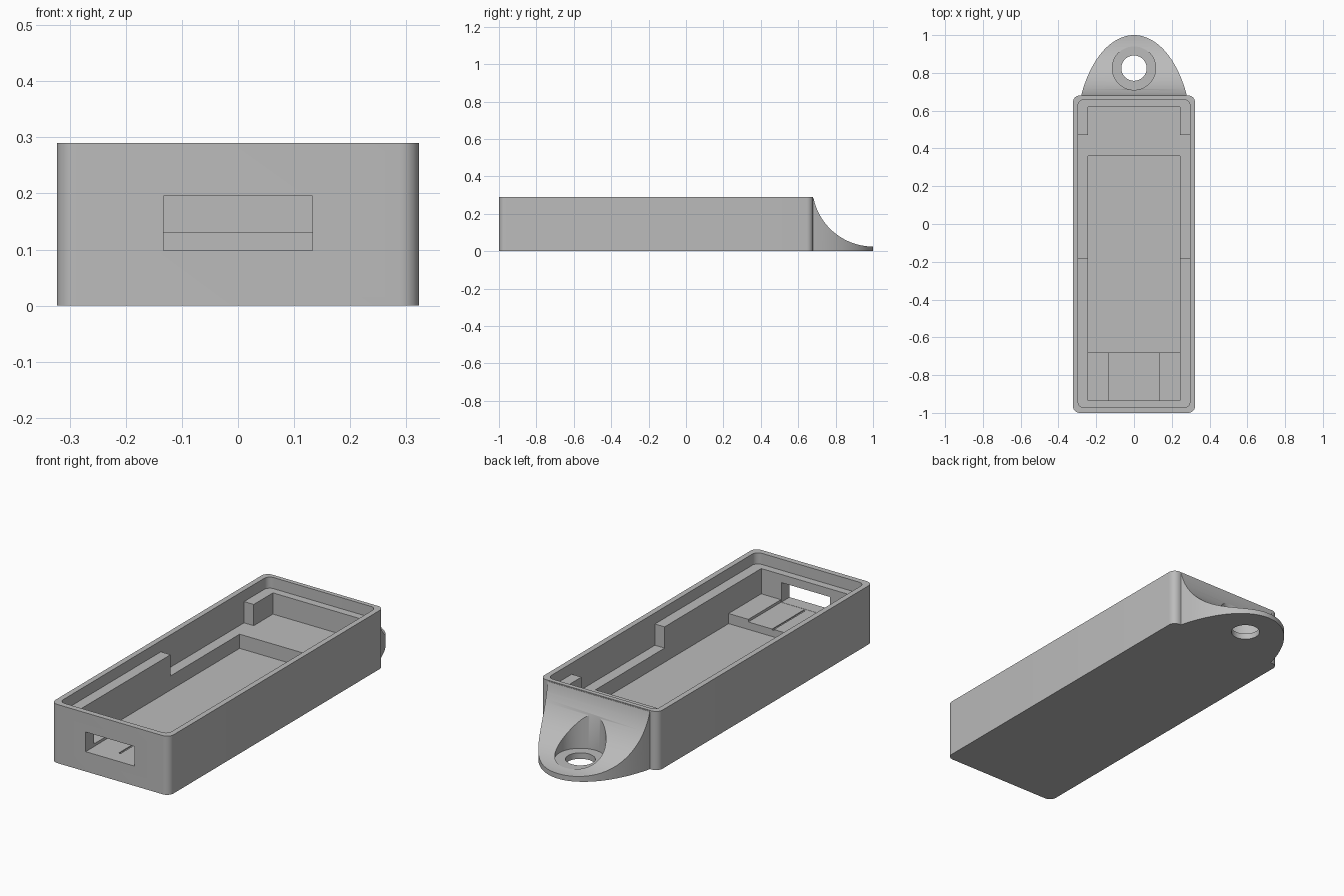
import bpy, bmesh, math
from mathutils import Matrix

if "Cube" in bpy.data.objects:
    bpy.data.objects.remove(bpy.data.objects["Cube"])

grey = bpy.data.materials.new("plain grey")
grey.use_nodes = True
grey.diffuse_color = (0.5, 0.5, 0.5, 1)
grey.node_tree.nodes["Principled BSDF"].inputs["Base Color"].default_value = (0.5, 0.5, 0.5, 1)


def prism(name, outline, z0, z1):
    """Extrude a closed xy outline between two heights."""
    bm = bmesh.new()
    face = bm.faces.new([bm.verts.new((x, y, z0)) for x, y in outline])
    up = bmesh.ops.extrude_face_region(bm, geom=[face])["geom"]
    bmesh.ops.translate(bm, vec=(0, 0, z1 - z0),
                        verts=[v for v in up if isinstance(v, bmesh.types.BMVert)])
    bmesh.ops.recalc_face_normals(bm, faces=bm.faces)
    return finish(name, bm)


def finish(name, bm):
    mesh = bpy.data.meshes.new(name)
    bm.to_mesh(mesh)
    bm.free()
    obj = bpy.data.objects.new(name, mesh)
    bpy.context.collection.objects.link(obj)
    mesh.materials.append(grey)
    return obj


def rectangle(half, y0, y1, r=0, steps=8):
    """Rectangle outline centred on x, with optional round corners."""
    if r == 0:
        return [(half, y1), (-half, y1), (-half, y0), (half, y0)]
    corners = [(half - r, y1 - r), (r - half, y1 - r), (r - half, y0 + r), (half - r, y0 + r)]
    return [(cx + r * math.cos(a), cy + r * math.sin(a))
            for i, (cx, cy) in enumerate(corners)
            for a in [(i + k / steps) * math.pi / 2 for k in range(steps + 1)]]


def cylinder(name, r, depth, matrix, segments):
    bm = bmesh.new()
    bmesh.ops.create_cone(bm, cap_ends=True, segments=segments, radius1=r, radius2=r,
                          depth=depth, matrix=matrix)
    return finish(name, bm)


def cut(obj, cutter):
    """Subtract the cutter, bake the result and drop the cutter."""
    cutter.hide_render = True
    mod = obj.modifiers.new("cut", "BOOLEAN")
    mod.operation, mod.solver, mod.object = "DIFFERENCE", "EXACT", cutter
    graph = bpy.context.evaluated_depsgraph_get()
    mesh = bpy.data.meshes.new_from_object(obj.evaluated_get(graph))
    obj.modifiers.clear()
    obj.data = mesh
    bpy.data.objects.remove(cutter)


# Case shell with lid recess
FRONT, BACK, TOP, OPEN = -1.0, 0.68, 0.29, 0.4
case = prism("case_shell", rectangle(0.323, FRONT, BACK, 0.035), 0, TOP)
cut(case, prism("lid_recess", rectangle(0.296, -0.972, 0.658, 0.03), 0.235, OPEN))

# Stepped pockets: half width, front, back, floor height
pockets = [
    (0.243, -0.935, 0.62, 0.13),    # main cavity
    (0.296, -0.18, 0.47, 0.13),     # wide bay between the ledges
    (0.243, -0.68, 0.36, 0.06),     # deep floor
    (0.243, -0.935, -0.67, 0.11),   # connector stand
    (0.135, -0.935, -0.67, 0.097),  # connector channel
    (0.005, -0.925, -0.67, 0.092),  # centre groove
]
for half, y0, y1, floor in pockets:
    cut(case, prism("pocket", rectangle(half, y0, y1), floor, OPEN))

# Port slot through the front wall
cut(case, prism("port_slot", rectangle(0.133, -1.05, -0.92), 0.098, 0.195))

# Hanging tab: arched outline, concave top, countersunk eyelet
Y_MID, LENGTH, WIDTH, START = 0.45, 0.55, 0.308, 0.67
a0 = math.asin((START - Y_MID) / LENGTH)
arch = [(WIDTH * math.cos(a), Y_MID + LENGTH * math.sin(a))
        for a in [a0 + (math.pi - 2 * a0) * i / 48 for i in range(49)]]
tab = prism("hanging_tab", arch, 0, 0.285)
sideways = Matrix.Rotation(math.pi / 2, 4, "Y")
cut(tab, cylinder("scoop", 0.325, 1, Matrix.Translation((0, 1, 0.35)) @ sideways, 128))
cut(tab, cylinder("screw_seat", 0.115, 0.4, Matrix.Translation((0, 0.825, 0.23)), 64))
cut(tab, cylinder("eyelet", 0.067, 0.4, Matrix.Translation((0, 0.825, 0.05)), 48))

# Smooth the curves, keep hard edges
bpy.ops.object.select_all(action="DESELECT")
for obj in (case, tab):
    obj.select_set(True)
bpy.context.view_layer.objects.active = case
bpy.ops.object.shade_smooth_by_angle(angle=math.radians(30))
